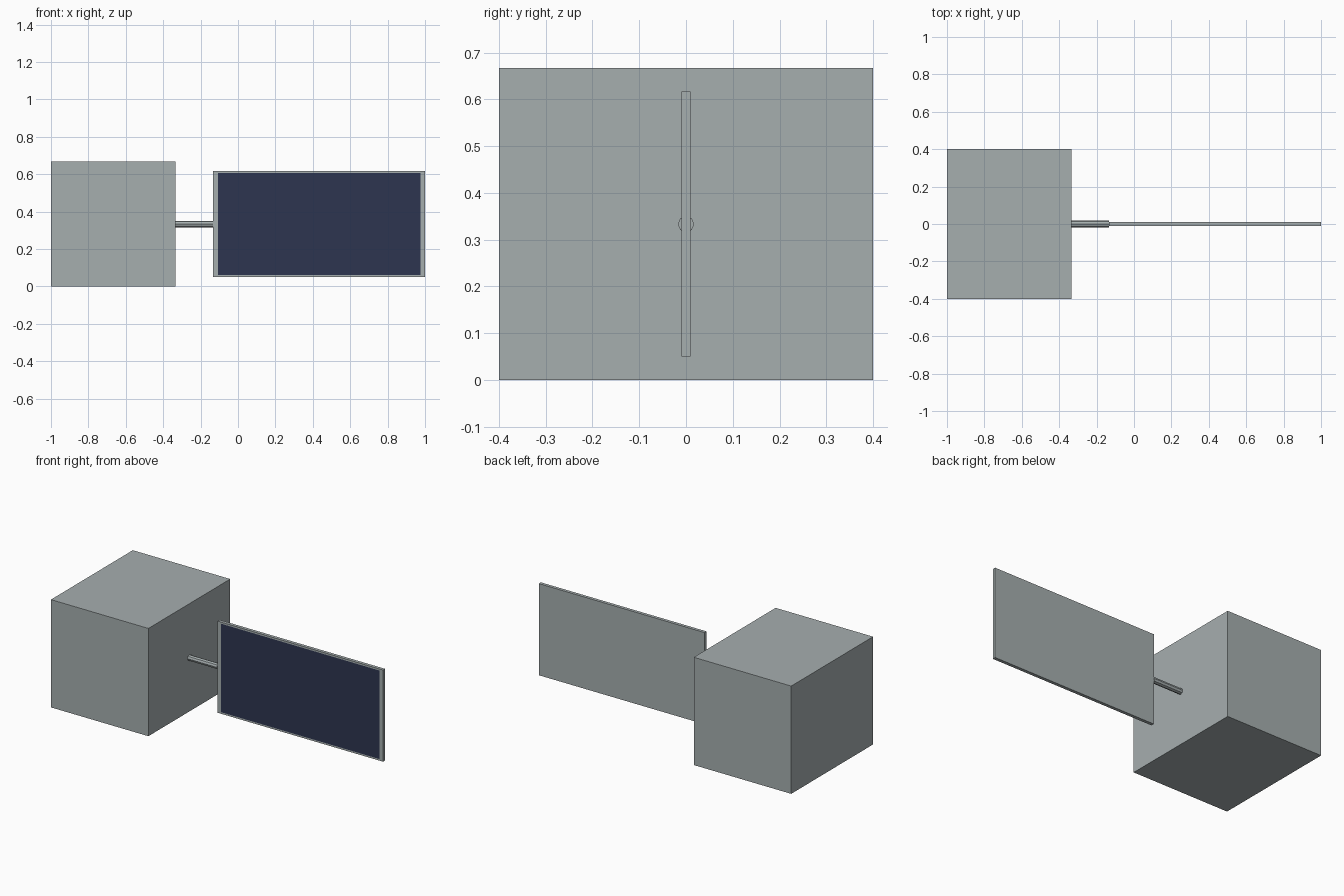
import bpy
import bmesh
from math import pi
from mathutils import Matrix, Vector

if "Cube" in bpy.data.objects:
    bpy.data.objects.remove(bpy.data.objects["Cube"], do_unlink=True)


def material(name, rgb):
    m = bpy.data.materials.new(name)
    m.use_nodes = True
    m.diffuse_color = (*rgb, 1)
    m.node_tree.nodes["Principled BSDF"].inputs["Base Color"].default_value = (*rgb, 1)
    return m


grey = material("pale grey metal", (0.38, 0.425, 0.43))
navy = material("navy solar cells", (0.026, 0.036, 0.08))


def finish(name, bm, *mats):
    mesh = bpy.data.meshes.new(name)
    bm.to_mesh(mesh)
    bm.free()
    for m in mats:
        mesh.materials.append(m)
    obj = bpy.data.objects.new(name, mesh)
    bpy.context.collection.objects.link(obj)
    return obj


def box(center, size):
    bm = bmesh.new()
    bmesh.ops.create_cube(bm, size=1, matrix=Matrix.Translation(center) @ Matrix.Diagonal((*size, 1)))
    return bm


MID = 1 / 3          # height of the arm axis
BODY_END = -1 / 3    # inner side of the body
PANEL_START = -0.133

# Body
finish("body", box((-2 / 3, 0, MID), (2 / 3, 0.8, 2 / 3)), grey)

# Octagonal arm between body and panel
bm = bmesh.new()
bmesh.ops.create_cone(
    bm, cap_ends=True, segments=8, radius1=0.0175, radius2=0.0175,
    depth=PANEL_START - BODY_END,
    matrix=Matrix.Translation(((PANEL_START + BODY_END) / 2, 0, MID)) @ Matrix.Rotation(pi / 2, 4, "Y"))
finish("panel_arm", bm, grey)

# Solar panel, its front cut into a frame and a cell area
width, height = 1 - PANEL_START, 0.567
center = Vector(((1 + PANEL_START) / 2, 0, MID))
bm = box(center, (width, 0.02, height))
half_cells = Vector((width / 2 - 0.025, 0, height / 2 - 0.01))
for axis in (Vector((1, 0, 0)), Vector((0, 0, 1))):
    for side in (-1, 1):
        bmesh.ops.bisect_plane(
            bm, geom=bm.verts[:] + bm.edges[:] + bm.faces[:],
            plane_co=center + half_cells * side, plane_no=axis)
for f in bm.faces:
    offset = f.calc_center_median() - center
    inside = abs(offset.x) < half_cells.x and abs(offset.z) < half_cells.z
    f.material_index = int(inside and f.normal.y < -0.5)
finish("solar_panel", bm, grey, navy)
